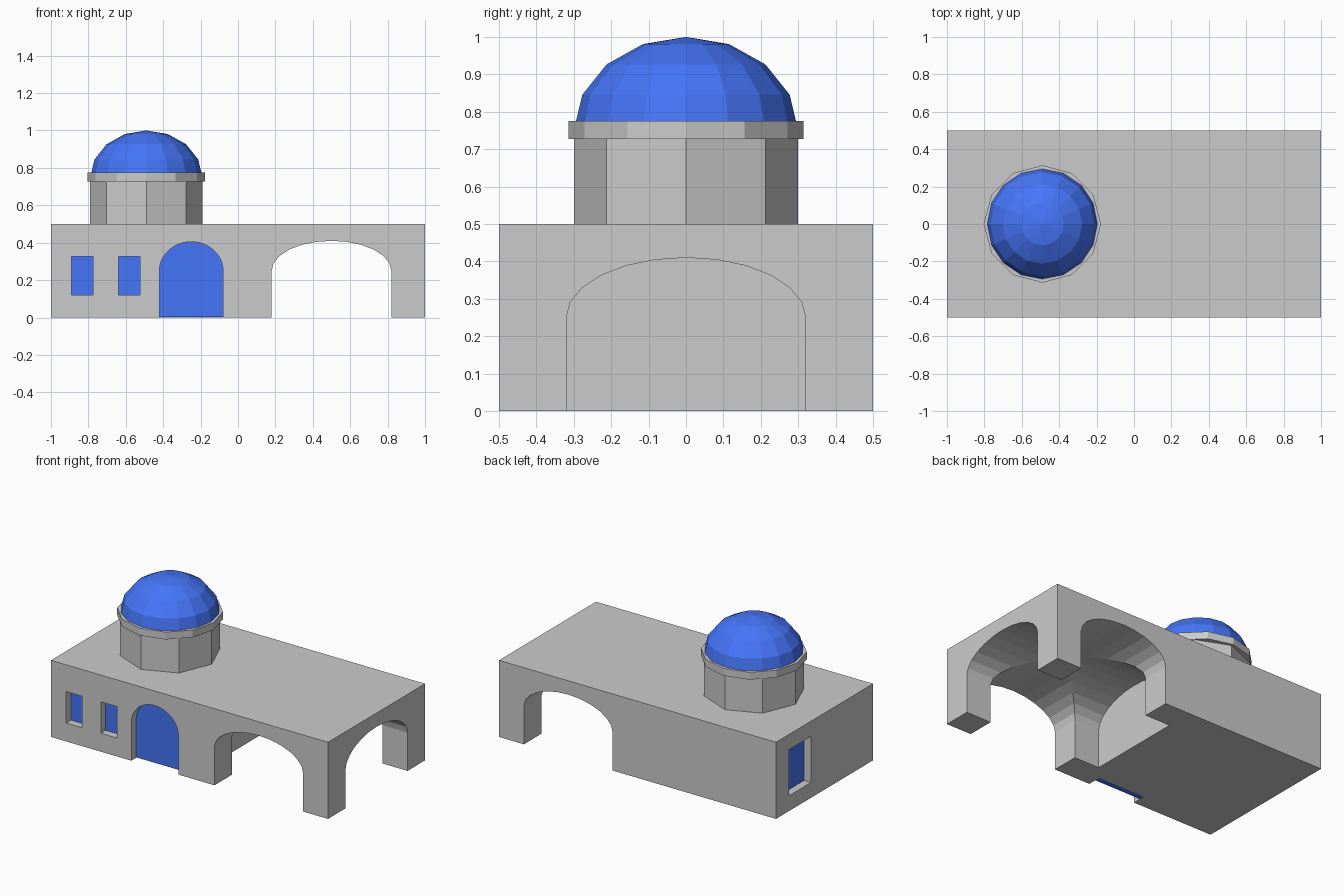
import bpy, bmesh
from math import sin, cos, pi
from mathutils import Matrix

if "Cube" in bpy.data.objects:
    bpy.data.objects.remove(bpy.data.objects["Cube"])

BLUE = bpy.data.materials.new("blue_paint")
BLUE.diffuse_color = (0.06, 0.18, 0.95, 1)
BLUE.use_nodes = True
BLUE.node_tree.nodes["Principled BSDF"].inputs["Base Color"].default_value = BLUE.diffuse_color


def finish(bm, name, mat=None):
    bmesh.ops.recalc_face_normals(bm, faces=bm.faces)
    me = bpy.data.meshes.new(name)
    bm.to_mesh(me)
    bm.free()
    ob = bpy.data.objects.new(name, me)
    bpy.context.collection.objects.link(ob)
    if mat:
        me.materials.append(mat)
    return ob


def box(name, lo, hi, mat=None):
    bm = bmesh.new()
    size = [b - a for a, b in zip(lo, hi)]
    mid = [(a + b) / 2 for a, b in zip(lo, hi)]
    bmesh.ops.create_cube(bm, size=1, matrix=Matrix.Translation(mid) @ Matrix.Diagonal((*size, 1)))
    return finish(bm, name, mat)


def arch(name, centre, half, rise, segs, a, b, axis, bottom, mat=None):
    """Arched profile (spring line z = 0.25) extruded from a to b along axis."""
    pts = [(half, bottom)]
    pts += [(half * cos(pi * i / segs), 0.25 + rise * sin(pi * i / segs)) for i in range(segs + 1)]
    pts += [(-half, bottom)]
    place = (lambda u, d, z: (d, centre + u, z)) if axis == "x" else (lambda u, d, z: (centre + u, d, z))
    bm = bmesh.new()
    front = [bm.verts.new(place(u, a, z)) for u, z in pts]
    back = [bm.verts.new(place(u, b, z)) for u, z in pts]
    bm.faces.new(front)
    bm.faces.new(back)
    for i in range(len(pts)):
        j = (i + 1) % len(pts)
        bm.faces.new((front[i], front[j], back[j], back[i]))
    return finish(bm, name, mat)


def prism(name, sides, r, z0, z1):
    bm = bmesh.new()
    bmesh.ops.create_cone(bm, cap_ends=True, segments=sides, radius1=r, radius2=r, depth=z1 - z0,
                          matrix=Matrix.Translation((-0.49, 0, (z0 + z1) / 2)))
    return finish(bm, name)


# main block with crossing vaults, door and window recesses
building = box("building", (-1, -0.5, 0), (1, 0.5, 0.5))
cutters = [
    arch("cut_vault_front", 0.5, 0.32, 0.16, 12, -0.6, 0.6, "y", -0.1),
    arch("cut_vault_side", 0, 0.32, 0.16, 12, 0, 1.1, "x", -0.1),
    arch("cut_door", -0.25, 0.17, 0.155, 24, -0.6, -0.41, "y", -0.1),
]
arch("door", -0.25, 0.17, 0.155, 24, -0.45, -0.41, "y", 0.003, BLUE)

# front windows
for i, (x0, x1) in enumerate([(-0.89, -0.775), (-0.64, -0.525)]):
    cutters.append(box(f"cut_front_window_{i}", (x0, -0.6, 0.12), (x1, -0.41, 0.325)))
    box(f"front_window_{i}", (x0, -0.45, 0.12), (x1, -0.41, 0.325), BLUE)

# left side window
cutters.append(box("cut_side_window", (-1.1, 0.14, 0.10), (-0.91, 0.365, 0.40)))
box("side_window", (-0.95, 0.14, 0.10), (-0.91, 0.365, 0.40), BLUE)

for c in cutters:
    mod = building.modifiers.new(c.name, "BOOLEAN")
    mod.operation = "DIFFERENCE"
    mod.solver = "EXACT"
    mod.object = c
    c.hide_render = True
    c.hide_set(True)

# drum and rim
prism("drum", 8, 0.3, 0.5, 0.727)
prism("rim", 12, 0.314, 0.727, 0.775)

# faceted dome: upper half of a squashed sphere
bm = bmesh.new()
bmesh.ops.create_uvsphere(bm, u_segments=16, v_segments=8, radius=1)
bmesh.ops.delete(bm, geom=[v for v in bm.verts if v.co.z < -0.01], context="VERTS")
bmesh.ops.transform(bm, verts=bm.verts,
                    matrix=Matrix.Translation((-0.49, 0, 0.75)) @ Matrix.Diagonal((0.3, 0.3, 0.25, 1)))
bmesh.ops.holes_fill(bm, edges=[e for e in bm.edges if e.is_boundary], sides=0)
finish(bm, "dome", BLUE)
